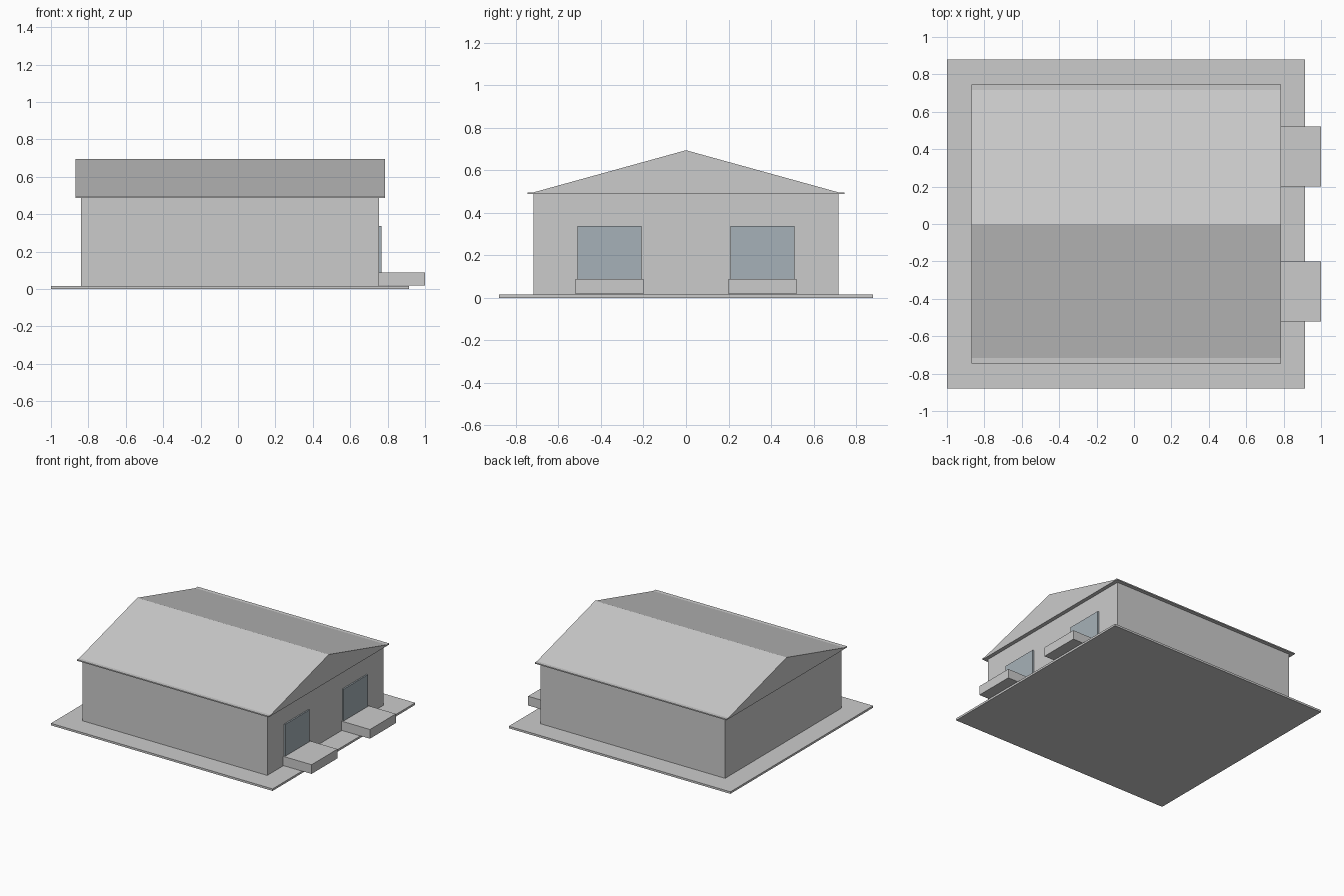
import bpy

if "Cube" in bpy.data.objects:
    bpy.data.objects.remove(bpy.data.objects["Cube"])


def make_mesh(name, verts, faces):
    mesh = bpy.data.meshes.new(name)
    mesh.from_pydata(verts, [], faces)
    obj = bpy.data.objects.new(name, mesh)
    bpy.context.collection.objects.link(obj)
    return obj


def prism(name, profile, x0, x1):
    """Extrude a counter-clockwise (y, z) profile along x."""
    n = len(profile)
    verts = [(x, y, z) for x in (x0, x1) for y, z in profile]
    faces = [tuple(reversed(range(n))), tuple(range(n, 2 * n))]
    faces += [(i, (i + 1) % n, n + (i + 1) % n, n + i) for i in range(n)]
    return make_mesh(name, verts, faces)


def box(name, x, y, z):
    profile = [(y[0], z[0]), (y[1], z[0]), (y[1], z[1]), (y[0], z[1])]
    return prism(name, profile, *x)


# Ground slab and walls
box("base_slab", (-1.0, 0.915), (-0.88, 0.88), (0, 0.016))
box("walls", (-0.84, 0.755), (-0.717, 0.717), (0.016, 0.488))

# Eave plate and gable roof
box("eave_plate", (-0.87, 0.785), (-0.745, 0.745), (0.488, 0.497))
prism("gable_roof", [(-0.717, 0.497), (0.717, 0.497), (0, 0.695)], -0.87, 0.785)

# Two loading doors, each with a dock platform
door_mat = bpy.data.materials.new("door_blue_grey")
door_mat.diffuse_color = (0.38, 0.44, 0.48, 1)
door_mat.use_nodes = True
door_mat.node_tree.nodes["Principled BSDF"].inputs["Base Color"].default_value = door_mat.diffuse_color
for side, centre in (("left", -0.36), ("right", 0.36)):
    door = box("door_" + side, (0.75, 0.766),
               (centre - 0.15, centre + 0.15), (0.088, 0.338))
    door.data.materials.append(door_mat)
    box("dock_" + side, (0.755, 1.0),
        (centre - 0.16, centre + 0.16), (0.018, 0.09))
